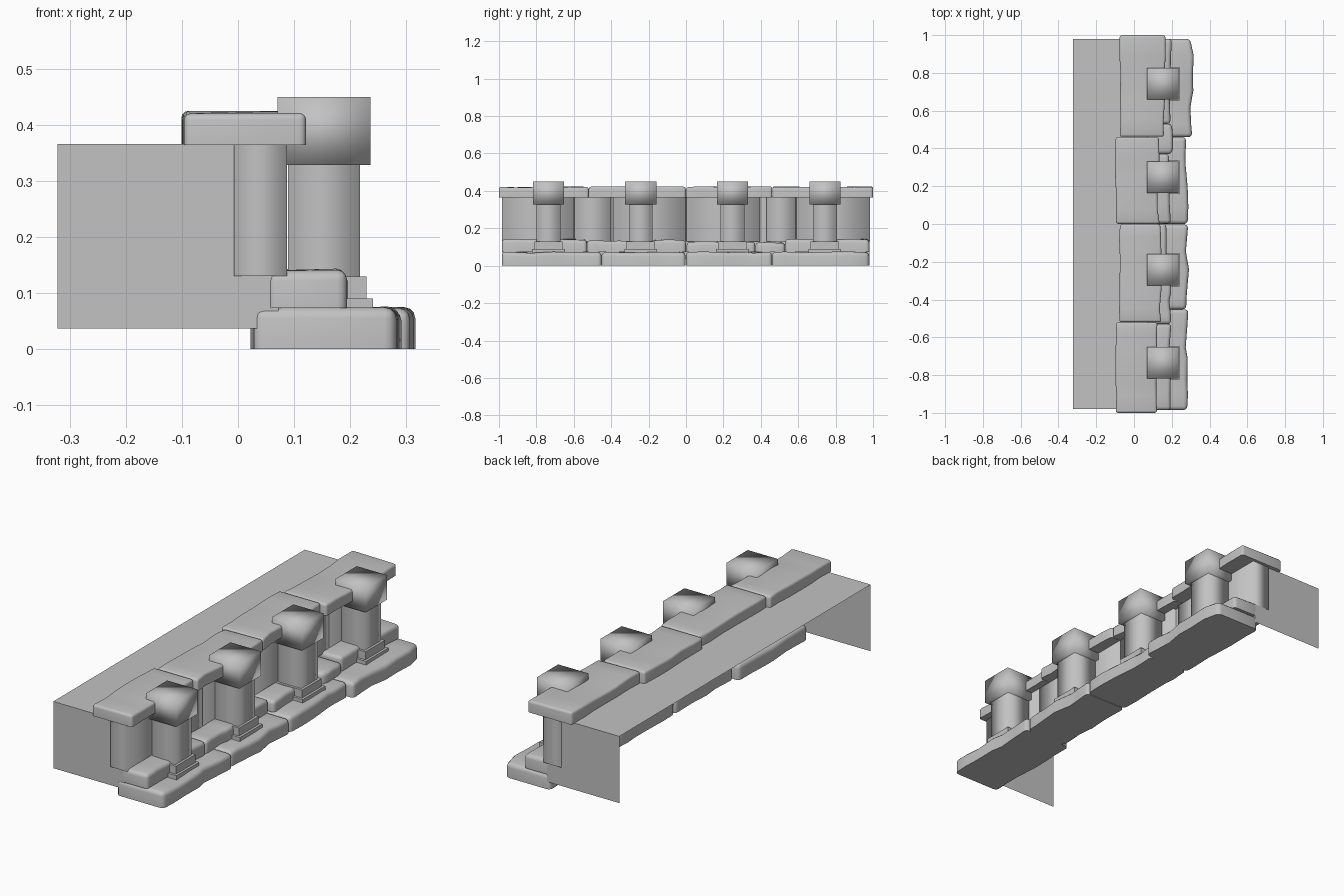
import bpy, bmesh, random
from mathutils import Vector

random.seed(7)
if "Cube" in bpy.data.objects:
    bpy.data.objects.remove(bpy.data.objects["Cube"], do_unlink=True)

GREY = (0.54, 0.54, 0.54, 1)
stone_grey = bpy.data.materials.new("stone_grey")
stone_grey.use_nodes = True
stone_grey.diffuse_color = GREY
stone_grey.node_tree.nodes["Principled BSDF"].inputs["Base Color"].default_value = GREY


def finish(name, bm, angle=None):
    bmesh.ops.recalc_face_normals(bm, faces=bm.faces)
    mesh = bpy.data.meshes.new(name)
    bm.to_mesh(mesh)
    bm.free()
    mesh.materials.append(stone_grey)
    ob = bpy.data.objects.new(name, mesh)
    bpy.context.collection.objects.link(ob)
    if angle is not None:
        bpy.ops.object.select_all(action='DESELECT')
        ob.select_set(True)
        bpy.context.view_layer.objects.active = ob
        bpy.ops.object.shade_smooth_by_angle(angle=angle)
    return ob


def box_mesh(x, y, z, open_sides=()):
    """Box between ranges; open_sides lists outward directions left open."""
    bm = bmesh.new()
    bmesh.ops.create_cube(bm, size=1)
    bm.normal_update()
    gone = [f for f in bm.faces if any(f.normal.dot(Vector(d)) > 0.9 for d in open_sides)]
    bmesh.ops.delete(bm, geom=gone, context='FACES')
    for v in bm.verts:
        v.co = Vector([r[0] + (c + 0.5) * (r[1] - r[0]) for c, r in zip(v.co, (x, y, z))])
    return bm


def stone(name, x, y, z, rough, bevel, cuts=5):
    """Worn slab: sliced along y, wobbled at front and top, then rounded off."""
    bm = box_mesh(x, y, z)
    for i in range(1, cuts + 1):
        at = y[0] + (y[1] - y[0]) * (i + random.uniform(-0.3, 0.3)) / (cuts + 1)
        bmesh.ops.bisect_plane(bm, geom=bm.verts[:] + bm.edges[:] + bm.faces[:],
                               plane_co=(0, at, 0), plane_no=(0, 1, 0))
    offsets = {}
    for v in bm.verts:
        side = v.co.x > sum(x) / 2
        key = (round(v.co.y, 4), side)
        if key not in offsets:
            offsets[key] = random.uniform(0, rough)
        v.co.x += -offsets[key] if side else offsets[key] * 0.5
        if v.co.z > sum(z) / 2:
            v.co.z -= random.uniform(0, 0.008)
    bm.normal_update()
    sharp = [e for e in bm.edges if e.calc_face_angle(0) > 0.9]
    # Heavier rounding on top than on the bed of the stone
    upper = [e for e in sharp if max(v.co.z for v in e.verts) > sum(z) / 2]
    bmesh.ops.bevel(bm, geom=upper, offset=bevel, segments=3, profile=0.5,
                    affect='EDGES', clamp_overlap=True)
    return finish(name, bm, 1.0)


UP, DOWN = (0, 0, 1), (0, 0, -1)

# Backing shell, open at the back and underneath
finish("backing_shell", box_mesh((-0.322, 0.072), (-0.98, 0.98), (0.037, 0.366), [DOWN, (-1, 0, 0)]))

# Foundation slabs, the last one split by a step in its front
for i, (y0, y1, back, front) in enumerate([(-0.985, -0.452, 0.022, 0.29), (-0.452, -0.003, 0.055, 0.292),
                                           (0.0, 0.46, 0.055, 0.29), (0.46, 0.98, 0.055, 0.316)]):
    stone(f"foundation_slab_{i + 1}", (back, front), (y0, y1), (0, 0.076), 0.02, 0.02)

# Second course of stones, set back from the foundation
for i, (y0, y1, front, top) in enumerate([(-0.985, -0.53, 0.2, 0.144), (-0.53, -0.285, 0.2, 0.138),
                                          (-0.285, 0.0, 0.185, 0.142), (0.003, 0.37, 0.2, 0.132),
                                          (0.37, 0.53, 0.212, 0.127), (0.53, 0.98, 0.2, 0.145)]):
    stone(f"second_course_stone_{i + 1}", (0.045, front), (y0, y1), (0.073, top), 0.015, 0.018, 3)

# Wall blocks behind the pillars, soft shaded across their corners
for i, (y0, y1) in enumerate([(-0.985, -0.6), (-0.595, -0.4), (-0.39, -0.003),
                              (0.003, 0.395), (0.43, 0.585), (0.59, 0.985)]):
    finish(f"wall_block_{i + 1}", box_mesh((-0.007, 0.087), (y0, y1), (0.13, 0.37), [UP, DOWN]), 3.1)

# Coping slabs on top of the wall
for i, (y0, y1, x0, x1) in enumerate([(-1.0, -0.521, -0.1, 0.132), (-0.52, -0.001, -0.08, 0.147),
                                      (0.001, 0.461, -0.102, 0.137), (0.462, 1.0, -0.078, 0.169)]):
    stone(f"coping_slab_{i + 1}", (x0, x1), (y0, y1), (0.364, 0.425), 0.015, 0.012)

# Pillars: stepped base, shaft and block capital
PILLAR_X = 0.153


def square(y, half, z):
    return (PILLAR_X - half, PILLAR_X + half), (y - half, y + half), z


for i, y in enumerate((-0.735, -0.242, 0.248, 0.742)):
    n = i + 1
    finish(f"pillar_plinth_{n}", box_mesh(*square(y, 0.088, (0.06, 0.09))))
    finish(f"pillar_step_{n}", box_mesh(*square(y, 0.076, (0.09, 0.129))))
    finish(f"pillar_shaft_{n}", box_mesh(*square(y, 0.064, (0.128, 0.33)), [UP, DOWN]), 3.1)
    finish(f"pillar_capital_{n}", box_mesh(*square(y, 0.083, (0.328, 0.449))), 3.1)
